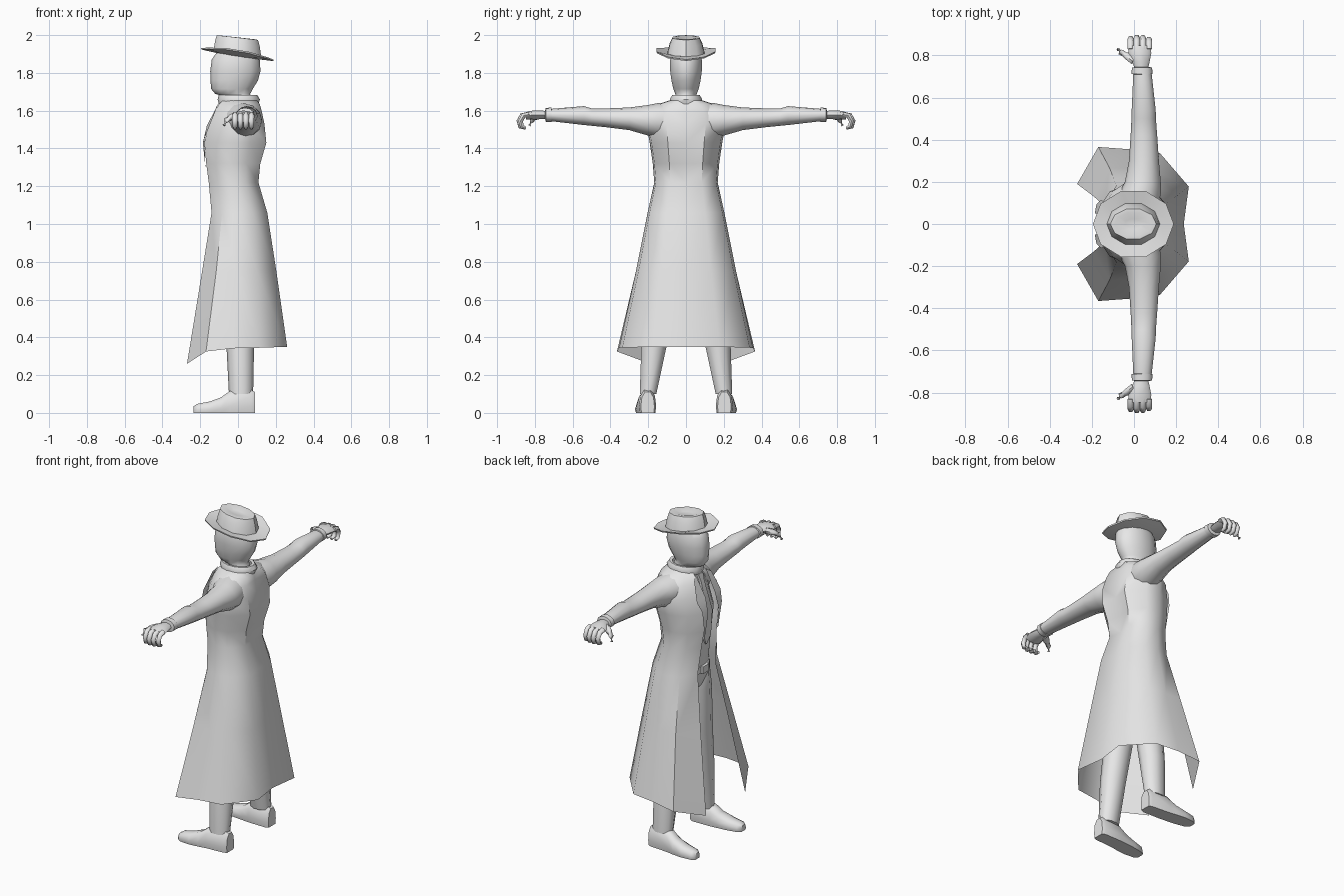
import bpy, bmesh, math
from mathutils import Vector

grey = bpy.data.materials.new("light_grey")
grey.diffuse_color = (0.8, 0.8, 0.8, 1)


def ring(c, u, v, n=12):
    """Elliptical ring of n points around c with half axes u and v."""
    c, u, v = Vector(c), Vector(u), Vector(v)
    return [c + u * math.cos(2 * math.pi * i / n) + v * math.sin(2 * math.pi * i / n)
            for i in range(n)]


def flat_ring(z, cx, cy, rx, ry, n=12):
    return ring((cx, cy, z), (rx, 0, 0), (0, ry, 0), n)


def loft(name, rings, closed=True, caps=True, mirror=False, loop=False, angle=45):
    """Skin a list of equal-length rings."""
    bm = bmesh.new()
    vs = [[bm.verts.new(p) for p in r] for r in rings]
    n = len(vs[0])
    pairs = list(zip(vs, vs[1:])) + ([(vs[-1], vs[0])] if loop else [])
    for a, b in pairs:
        for i in range(n if closed else n - 1):
            j = (i + 1) % n
            bm.faces.new((a[i], a[j], b[j], b[i]))
    if caps and closed and not loop:
        bm.faces.new(vs[0])
        bm.faces.new(vs[-1])
    bmesh.ops.recalc_face_normals(bm, faces=bm.faces)
    me = bpy.data.meshes.new(name)
    bm.to_mesh(me)
    bm.free()
    me.materials.append(grey)
    ob = bpy.data.objects.new(name, me)
    bpy.context.collection.objects.link(ob)
    bpy.ops.object.select_all(action='DESELECT')
    ob.select_set(True)
    bpy.context.view_layer.objects.active = ob
    bpy.ops.object.shade_smooth_by_angle(angle=math.radians(angle))
    if mirror:
        m = ob.modifiers.new("mirror", 'MIRROR')
        m.use_axis = (False, True, False)
    return ob


def tube(name, path, radii, n=6):
    """Mirrored tapering tube along a path."""
    path = [Vector(p) for p in path]
    rings = []
    for i, p in enumerate(path):
        d = (path[min(i + 1, len(path) - 1)] - path[max(i - 1, 0)]).normalized()
        u = d.orthogonal().normalized() if abs(d.x) > 0.6 else Vector((1, 0, 0))
        v = d.cross(u).normalized()
        u = v.cross(d)
        rings.append(ring(p, u * radii[i], v * radii[i], n))
    return loft(name, rings, mirror=True, angle=60)


# Long open-fronted coat: height, back x, half width, front x, gap half width, front fullness
levels = [(.35, .26, .355, -.27, .19, 1.03), (.75, .203, .265, -.19, .13, 1.0),
          (1.06, .155, .203, -.14, .085, .9), (1.22, .108, .168, -.155, .07, .87),
          (1.32, .118, .176, -.168, .063, .84), (1.43, .15, .192, -.178, .06, .8),
          (1.53, .14, .21, -.155, .06, .75), (1.60, .125, .185, -.12, .06, .7),
          (1.635, .115, .145, -.10, .055, .7), (1.655, .10, .085, -.08, .045, .8)]
hem_drop = (0, 0, .005, .008, .025, .09)
coat = []
for k, (z, xb, w, xf, gap, full) in enumerate(levels):
    mix = lambda t: xf + (xb - xf) * t
    pts = [(mix(.955), 0), (xb, .5 * w), (mix(.74), .95 * w),
           (mix(.46), w), (mix(.19), full * w), (xf, gap)]
    coat.append([(x, y, z - (d if k == 0 else 0)) for (x, y), d in zip(pts, hem_drop)])
loft("long_coat", coat, closed=False, mirror=True, angle=50)

# Lapels lying on the chest
loft("lapel", [[(-.10, .05, 1.645), (-.115, .085, 1.62)],
               [(-.165, .045, 1.52), (-.155, .115, 1.51)],
               [(-.186, .05, 1.43), (-.178, .095, 1.45)],
               [(-.172, .058, 1.30), (-.173, .066, 1.30)]],
     closed=False, mirror=True)

# Turned-down collar
loft("collar", [flat_ring(1.64, .004, 0, .088, .066, 14), flat_ring(1.635, .004, 0, .105, .084, 14),
                flat_ring(1.66, .004, 0, .112, .088, 14), flat_ring(1.682, 0, 0, .102, .075, 14),
                flat_ring(1.68, 0, 0, .084, .06, 14)], loop=True)

# Body inside the coat
loft("vest", [flat_ring(z, cx, 0, rx, ry, 14) for z, cx, rx, ry in
              [(.93, 0, .085, .12), (1.0, 0, .112, .15), (1.1, -.01, .112, .14),
               (1.22, -.025, .11, .132), (1.42, -.018, .138, .15), (1.55, -.005, .115, .13),
               (1.63, 0, .085, .08)]])
loft("belt", [flat_ring(z, -.005, 0, rx, ry, 14) for z, rx, ry in
              [(1.035, .11, .14), (1.035, .122, .153), (1.075, .122, .15), (1.075, .11, .14)]],
     loop=True)
loft("belt_buckle", [[(x, -.028, 1.035), (x, .028, 1.035), (x, .028, 1.078), (x, -.028, 1.078)]
                     for x in (-.12, -.136)])
loft("necktie", [[(x, -w, z), (x, w, z), (x + .015, w, z), (x + .015, -w, z)] for x, w, z in
                 [(-.10, .022, 1.635), (-.115, .015, 1.59), (-.162, .026, 1.42),
                  (-.148, .032, 1.26), (-.14, .004, 1.21)]])

# Legs and shoes
loft("trouser_leg", [flat_ring(z, cx, cy, rx, ry, 10) for z, cx, cy, rx, ry in
                     [(1.02, 0, .075, .1, .07), (.9, 0, .088, .1, .082), (.6, .005, .128, .083, .078),
                      (.35, .012, .17, .073, .07), (.1, .016, .201, .064, .046)]], mirror=True)
shoe = []
for x, cy, w, h in [(-.235, .225, .022, .035), (-.215, .224, .04, .048), (-.15, .22, .05, .06),
                    (-.09, .214, .05, .082), (-.045, .208, .048, .115),
                    (.07, .203, .045, .122), (.09, .203, .036, .11)]:
    shape = [(-.9, 0), (.9, 0), (1, .3), (.85, .75), (.4, 1), (-.4, 1), (-.85, .75), (-1, .3)]
    shoe.append([(x, cy + a * w, b * h) for a, b in shape])
loft("shoe", shoe, mirror=True, angle=50)

# Sleeves and cuffs run along y
def side_ring(y, cx, cz, rx, rz, n=12):
    return ring((cx, y, cz), (rx, 0, 0), (0, 0, rz), n)


loft("sleeve", [side_ring(*r) for r in
                [(.08, .015, 1.545, .10, .10), (.15, .03, 1.548, .098, .092),
                 (.2, .042, 1.549, .085, .081), (.3, .047, 1.557, .071, .06),
                 (.42, .047, 1.562, .063, .05), (.5, .046, 1.566, .058, .046),
                 (.54, .046, 1.574, .057, .05), (.72, .04, 1.577, .043, .032)]],
     mirror=True, angle=60)
loft("cuff", [side_ring(*r) for r in
              [(.71, .038, 1.578, .04, .028), (.712, .038, 1.578, .05, .038),
               (.742, .038, 1.578, .048, .037), (.746, .038, 1.578, .03, .022)]],
     mirror=True)

# Hands with curled fingers
loft("palm", [side_ring(*r, 8) for r in
              [(.735, .036, 1.578, .03, .02), (.77, .032, 1.578, .042, .023),
               (.81, .028, 1.577, .054, .024), (.848, .027, 1.572, .054, .02)]],
     mirror=True, angle=60)
for i in range(4):
    x = -.016 + .029 * i
    reach = (.0, .005, .004, -.004)[i]
    tube("finger_%d" % (i + 1),
         [(x, .83, 1.58), (x, .863 + reach, 1.575), (x, .88 + reach, 1.545),
          (x, .872 + reach, 1.515), (x, .848, 1.507)],
         [.015, .0155, .0145, .013, .009])
tube("thumb", [(.0, .775, 1.575), (-.035, .80, 1.565), (-.062, .815, 1.55), (-.074, .828, 1.522)],
     [.02, .018, .015, .009])

# Head and neck
loft("head", [flat_ring(z, cx, 0, rx, ry, 14) for z, cx, rx, ry in
              [(1.6, .02, .06, .052), (1.675, .005, .066, .054), (1.688, -.028, .092, .058),
               (1.715, -.032, .11, .069), (1.76, -.02, .126, .079), (1.81, -.014, .133, .086),
               (1.87, -.012, .127, .086), (1.92, -.005, .10, .07)]], angle=60)

# Hat: curled, forward-raised brim and dented crown
def hat_ring(z, rx, ry, tilt, curl=0.0):
    return [(p.x, p.y, z - tilt * (p.x + .003) + curl * (p.y / .16) ** 2)
            for p in flat_ring(0, -.003, 0, rx, ry, 10)]


loft("hat", [hat_ring(1.888, .10, .08, .15), hat_ring(1.893, .19, .162, .16, .022),
             hat_ring(1.901, .192, .164, .16, .022), hat_ring(1.905, .126, .102, .15, .005),
             hat_ring(1.955, .118, .09, .13), hat_ring(1.987, .109, .074, .115),
             hat_ring(1.988, .09, .056, .11), hat_ring(1.978, .04, .025, .1)],
     angle=40)
